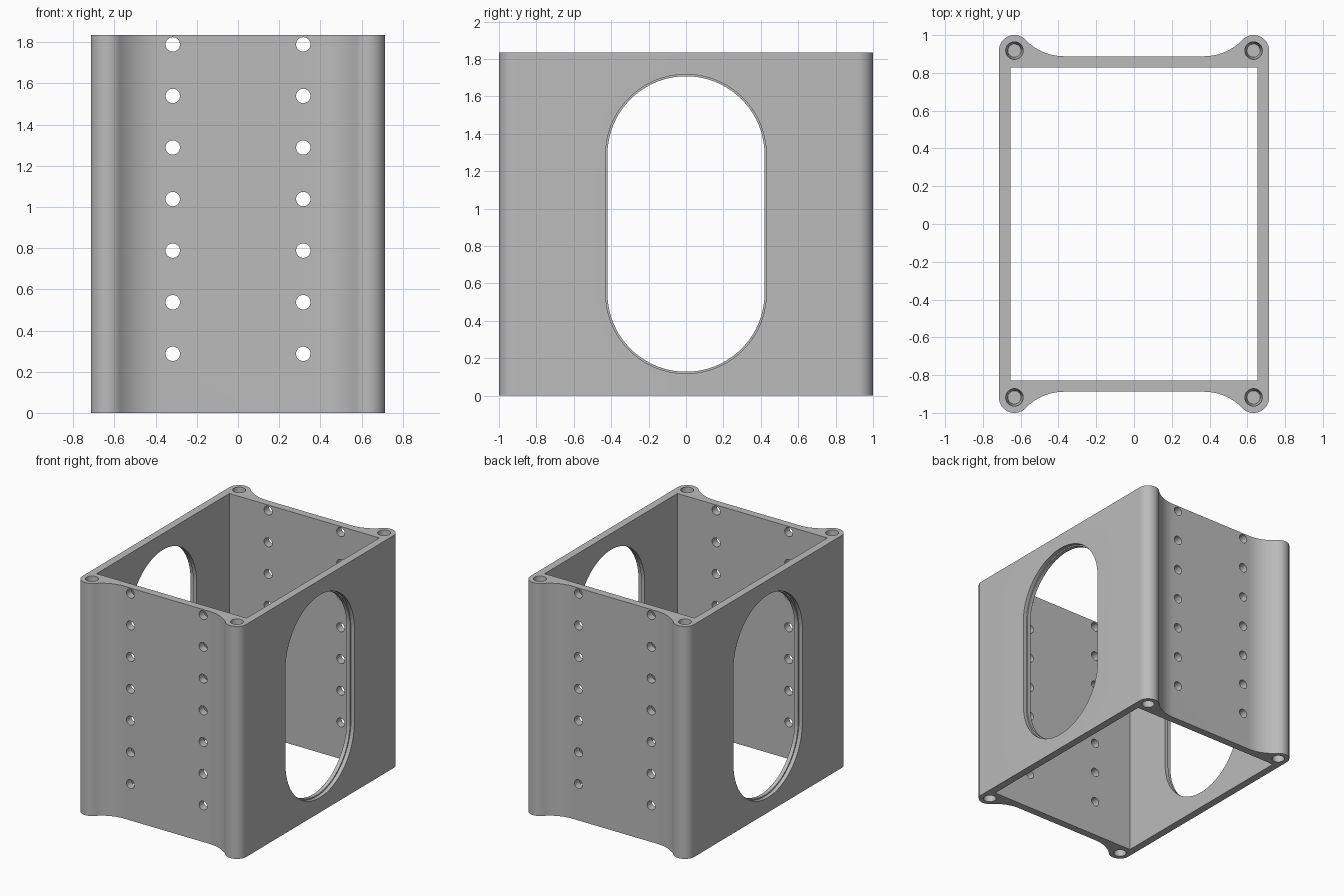
import bpy, bmesh
from math import pi, cos, sin, atan2
from mathutils import Matrix, Vector

if "Cube" in bpy.data.objects:
    bpy.data.objects.remove(bpy.data.objects["Cube"], do_unlink=True)

HEIGHT, MID = 1.835, 0.9175
BOSS = Vector((0.633, 0.918))      # corner screw boss centre
BOSS_R, FILLET_R = 0.082, 0.283
FLAT_X, WALL_Y = 0.37, 0.888       # flat part of front and back walls

grey = bpy.data.materials.new("plain_grey")
grey.use_nodes = True
grey.diffuse_color = (0.5, 0.5, 0.5, 1)
grey.node_tree.nodes["Principled BSDF"].inputs["Base Color"].default_value = (0.5, 0.5, 0.5, 1)


def arc(centre, r, a0, a1, n):
    return [Vector((centre[0] + r * cos(a0 + (a1 - a0) * i / n),
                    centre[1] + r * sin(a0 + (a1 - a0) * i / n))) for i in range(n + 1)]


def prism(name, outline, depth, matrix=Matrix()):
    """Extrude a 2D outline along local z."""
    bm = bmesh.new()
    face = bm.faces.new([bm.verts.new((p[0], p[1], 0)) for p in outline])
    ext = bmesh.ops.extrude_face_region(bm, geom=[face])
    top = [v for v in ext["geom"] if isinstance(v, bmesh.types.BMVert)]
    bmesh.ops.translate(bm, verts=top, vec=(0, 0, depth))
    bmesh.ops.transform(bm, matrix=matrix, verts=bm.verts)
    return finish(name, bm)


def finish(name, bm):
    bmesh.ops.recalc_face_normals(bm, faces=bm.faces)
    mesh = bpy.data.meshes.new(name)
    bm.to_mesh(mesh)
    bm.free()
    mesh.materials.append(grey)
    obj = bpy.data.objects.new(name, mesh)
    bpy.context.collection.objects.link(obj)
    return obj


def cones(name, places, r1, r2, depth):
    """Many separate round cutters in one mesh."""
    bm = bmesh.new()
    for m in places:
        bmesh.ops.create_cone(bm, cap_ends=True, segments=32, radius1=r1,
                              radius2=r2, depth=depth, matrix=m)
    return finish(name, bm)


def cut(target, cutter):
    cutter.hide_render = True
    mod = target.modifiers.new("cut", "BOOLEAN")
    mod.operation, mod.solver, mod.object = "DIFFERENCE", "EXACT", cutter
    bpy.ops.object.select_all(action="DESELECT")
    bpy.context.view_layer.objects.active = target
    target.select_set(True)
    bpy.ops.object.modifier_apply(modifier=mod.name)
    bpy.data.objects.remove(cutter, do_unlink=True)


# Outer shell: one quarter of the plan, mirrored around
hollow = Vector((FLAT_X, WALL_Y + FILLET_R))
lean = atan2(BOSS.y - hollow.y, BOSS.x - hollow.x)
quarter = arc(BOSS, BOSS_R, 0, lean + pi, 24) + arc(hollow, FILLET_R, lean, -pi / 2, 16)[1:]
half = quarter + [Vector((-p.x, p.y)) for p in reversed(quarter)]
outline = half + [Vector((-p.x, -p.y)) for p in half]
frame = prism("open_frame", outline, HEIGHT)

# Rectangular opening through the middle
opening = [(0.655, 0.828), (-0.655, 0.828), (-0.655, -0.828), (0.655, -0.828)]
cut(frame, prism("opening_cutter", opening, 3, Matrix.Translation((0, 0, -0.5))))


# Long rounded side windows with a small inner lip
def slot(r):
    return arc((0, 0.37), r, 0, pi, 40) + arc((0, -0.37), r, pi, 2 * pi, 40)


to_side = Matrix(((0, 0, 1, 0), (1, 0, 0, 0), (0, 1, 0, MID), (0, 0, 0, 1)))
cut(frame, prism("window_cutter", slot(0.42), 2, to_side @ Matrix.Translation((0, 0, -1))))
for start in (0.685, -0.885):
    cut(frame, prism("rim_cutter", slot(0.43), 0.2, to_side @ Matrix.Translation((0, 0, start))))

# Two columns of round holes through front and back walls
along_y = Matrix.Rotation(pi / 2, 4, "X")
cut(frame, cones("wall_hole_cutter",
                 [Matrix.Translation((x, 0, 0.287 + 0.2505 * i)) @ along_y
                  for x in (-0.317, 0.317) for i in range(7)], 0.035, 0.035, 3))

# Tapered blind screw holes at each end of the four corner bosses
for z, r1, r2 in ((HEIGHT, 0.035, 0.058), (0, 0.058, 0.035)):
    cut(frame, cones("screw_hole_cutter",
                     [Matrix.Translation((sx * BOSS.x, sy * BOSS.y, z))
                      for sx in (-1, 1) for sy in (-1, 1)], r1, r2, 0.4))

bpy.ops.object.shade_smooth_by_angle(angle=pi / 6)
